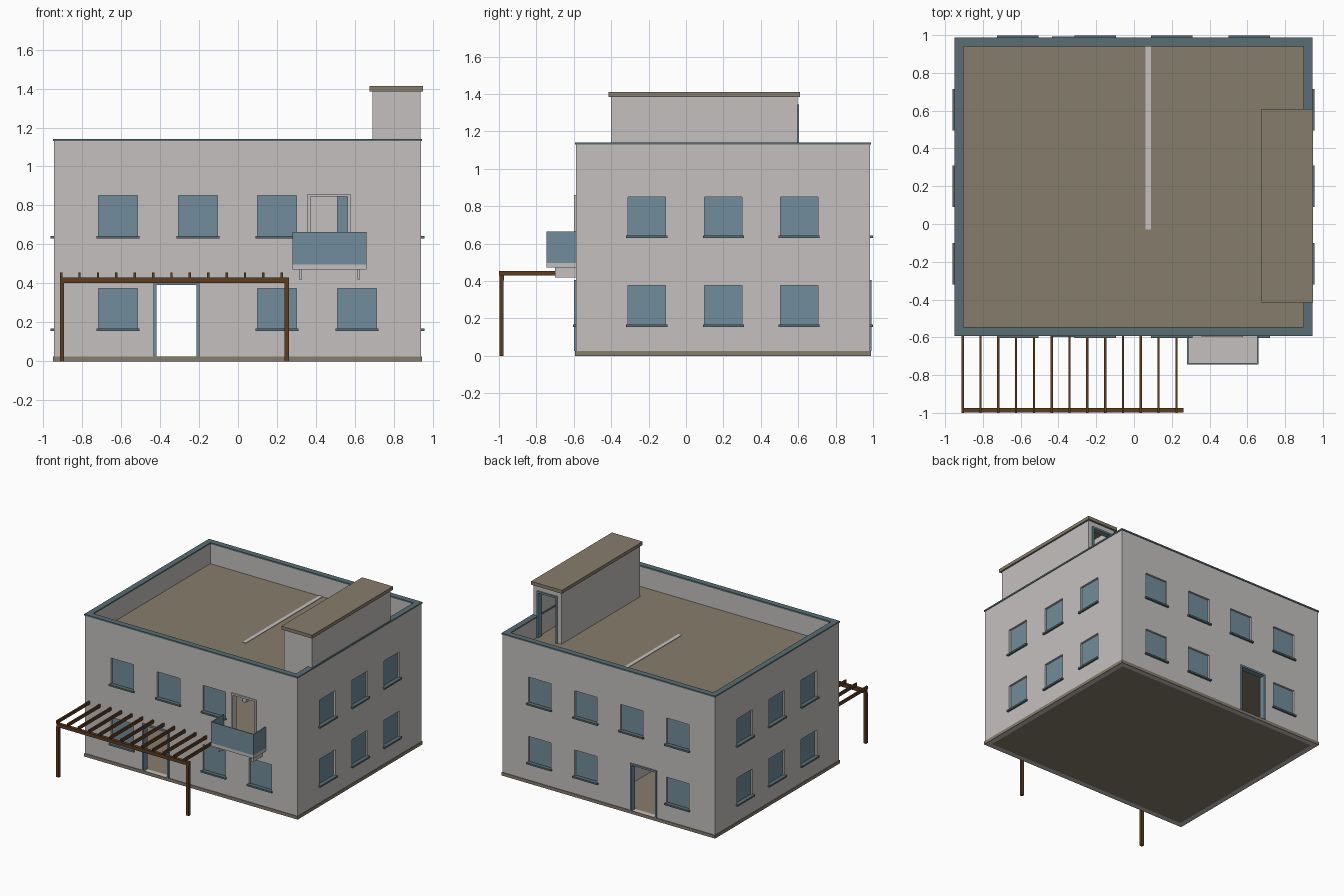
import bpy
import bmesh
from mathutils import Vector

cube = bpy.data.objects.get("Cube")
if cube:
    bpy.data.objects.remove(cube, do_unlink=True)


def material(name, r, g, b):
    m = bpy.data.materials.new(name)
    m.use_nodes = True
    m.diffuse_color = (r, g, b, 1)
    m.node_tree.nodes["Principled BSDF"].inputs["Base Color"].default_value = (r, g, b, 1)
    return m


WALL = material("pale_plaster", 0.55, 0.53, 0.52)
BROWN = material("brown_slab", 0.24, 0.205, 0.15)
GLASS = material("blue_glass", 0.165, 0.265, 0.325)
TRIM = material("dark_blue_trim", 0.10, 0.155, 0.175)
WOOD = material("brown_wood", 0.11, 0.045, 0.015)


def finish(name, bm, mat):
    bmesh.ops.recalc_face_normals(bm, faces=bm.faces)
    mesh = bpy.data.meshes.new(name)
    bm.to_mesh(mesh)
    bm.free()
    if mat:
        mesh.materials.append(mat)
    ob = bpy.data.objects.new(name, mesh)
    bpy.context.collection.objects.link(ob)
    return ob


def boxes(name, mat, spans):
    """One object made of boxes, each given as (x0, x1, y0, y1, z0, z1)."""
    bm = bmesh.new()
    for x0, x1, y0, y1, z0, z1 in spans:
        lo, hi = Vector((x0, y0, z0)), Vector((x1, y1, z1))
        for v in bmesh.ops.create_cube(bm, size=1)["verts"]:
            v.co = Vector([c * s + m for c, s, m in zip(v.co, hi - lo, (lo + hi) / 2)])
    return finish(name, bm, mat)


def ring(name, mat, x0, x1, y0, y1, z0, z1, t):
    """Rectangular closed wall of thickness t."""
    bm = bmesh.new()
    loops = []
    for inset, z in ((0, z0), (0, z1), (t, z1), (t, z0)):
        a, b, c, d = x0 + inset, x1 - inset, y0 + inset, y1 - inset
        loops.append([bm.verts.new(p) for p in ((a, c, z), (b, c, z), (b, d, z), (a, d, z))])
    for k in range(4):
        for i in range(4):
            p, q, j = loops[k], loops[(k + 1) % 4], (i + 1) % 4
            bm.faces.new((p[i], p[j], q[j], q[i]))
    return finish(name, bm, mat)


def cut(ob, spans):
    """Cut box openings and bake the result."""
    cutter = boxes("opening_cutter", None, spans)
    cutter.hide_render = True
    mod = ob.modifiers.new("openings", "BOOLEAN")
    mod.operation = "DIFFERENCE"
    mod.solver = "EXACT"
    mod.object = cutter
    bpy.context.view_layer.update()
    baked = bpy.data.meshes.new_from_object(ob.evaluated_get(bpy.context.evaluated_depsgraph_get()))
    ob.modifiers.clear()
    ob.data = baked
    bpy.data.objects.remove(cutter, do_unlink=True)


# Main dimensions
X0, X1, Y0, Y1 = -0.945, 0.94, -0.588, 0.983
T, TOP, ROOF, FLOOR = 0.037, 1.13, 0.97, 0.025
HX0, HX1, HY0, HY1 = 0.69, 0.935, -0.40, 0.595


def on_wall(side, u0, u1, d0, d1, z0, z1, base=None):
    """Box on a wall: u runs along it, d points outward."""
    if side == "front":
        return (u0, u1, Y0 - d1, Y0 - d0, z0, z1)
    if side == "back":
        b = Y1 if base is None else base
        return (u0, u1, b + d0, b + d1, z0, z1)
    if side == "left":
        return (X1 + d0, X1 + d1, u0, u1, z0, z1)
    return (X0 - d1, X0 - d0, u0, u1, z0, z1)


# Window centres along each wall: lower floor, upper floor
cols = (-0.615, -0.205, 0.2, 0.61)
sides = (-0.21, 0.2, 0.605)
layout = {
    "front": ((cols[0], cols[2], cols[3]), cols[:3]),
    "back": ((cols[0], cols[2], cols[3]), cols),
    "left": (sides, sides),
    "right": (sides, sides),
}
holes, panes, sills = [], [], []
for side, floors in layout.items():
    for z, centres in zip((0.165, 0.64), floors):
        for c in centres:
            holes.append(on_wall(side, c - 0.1, c + 0.1, -0.06, 0.05, z, z + 0.21))
            panes.append(on_wall(side, c - 0.1, c + 0.1, -0.026, -0.016, z, z + 0.21))
            sills.append(on_wall(side, c - 0.11, c + 0.11, -0.016, 0.016, z - 0.01, z + 0.003))


def door(name, mat, side, u0, u1, z0, z1, base=None):
    """Door frame of two jambs and a head; returns the opening it fills."""
    w, d0, d1 = 0.014, -T, 0.01
    boxes(name, mat, [
        on_wall(side, u0, u0 + w, d0, d1, z0, z1, base),
        on_wall(side, u1 - w, u1, d0, d1, z0, z1, base),
        on_wall(side, u0 + w, u1 - w, d0, d1, z1 - w, z1, base)])
    return on_wall(side, u0, u1, -0.06, 0.05, z0, z1, base)


holes.append(door("front_door_frame", GLASS, "front", -0.433, -0.198, FLOOR, 0.405))
holes.append(door("back_door_frame", GLASS, "back", -0.433, -0.198, FLOOR, 0.405))
holes.append(door("balcony_door_frame", WALL, "front", 0.357, 0.577, 0.495, 0.86))

# Outer walls with their openings, glazing and sills
walls = ring("outer_walls", WALL, X0, X1, Y0, Y1, 0, TOP, T)
cut(walls, holes)
boxes("window_panes", GLASS, panes)
boxes("window_sills", TRIM, sills)

# Plinth and parapet coping
e = 0.005
ring("plinth", BROWN, X0 - e, X1 + e, Y0 - e, Y1 + e, 0, FLOOR, e)
ring("parapet_coping", TRIM, X0 - e, X1 + e, Y0 - e, Y1 + e, TOP, TOP + 0.012, T + 2 * e)

# Floors, flat roof and inner partition
for name, top in (("ground_floor", FLOOR), ("upper_floor", 0.495), ("flat_roof", ROOF)):
    boxes(name, BROWN, [(X0 + T, X1 - T, Y0 + T, Y1 - T, top - 0.025, top)])
boxes("partition_wall", WALL, [(0.06, 0.09, -0.03, Y1 - T, FLOOR, ROOF + 0.004)])

# Stair house on the roof, open to the back
house = ring("stair_house_walls", WALL, HX0, HX1, HY0, HY1, ROOF, 1.385, 0.03)
cut(house, [door("stair_house_door_frame", GLASS, "back", 0.722, 0.903, ROOF - 0.01, 1.345, HY1)])
boxes("stair_house_roof", BROWN, [(0.675, 0.948, -0.415, 0.61, 1.385, 1.412)])

# Balcony: slab, brackets and glazed railing
BX0, BX1, BY = 0.28, 0.66, -0.745
boxes("balcony_slab", WALL, [(BX0, BX1, BY, Y0, 0.472, 0.497)])
boxes("balcony_brackets", WALL, [(x, x + 0.015, -0.70, Y0, 0.42, 0.472) for x in (0.313, 0.612)])
boxes("balcony_railing", GLASS, [
    (BX0, BX1, BY, BY + 0.008, 0.497, 0.665),
    (BX0, BX0 + 0.008, BY + 0.008, Y0, 0.497, 0.665),
    (BX1 - 0.008, BX1, BY + 0.008, Y0, 0.497, 0.665)])

# Pergola: posts, front beam and rafters
boxes("pergola_posts", WOOD, [(x - 0.011, x + 0.011, -0.998, -0.976, 0, 0.403) for x in (-0.903, 0.25)])
boxes("pergola_beam", WOOD, [(-0.913, 0.262, -0.998, -0.973, 0.403, 0.43)])
boxes("pergola_rafters", WOOD, [
    (x - 0.006, x + 0.006, -1.0, Y0, 0.43, 0.455)
    for x in (-0.907 + 0.0943 * i for i in range(13))])
